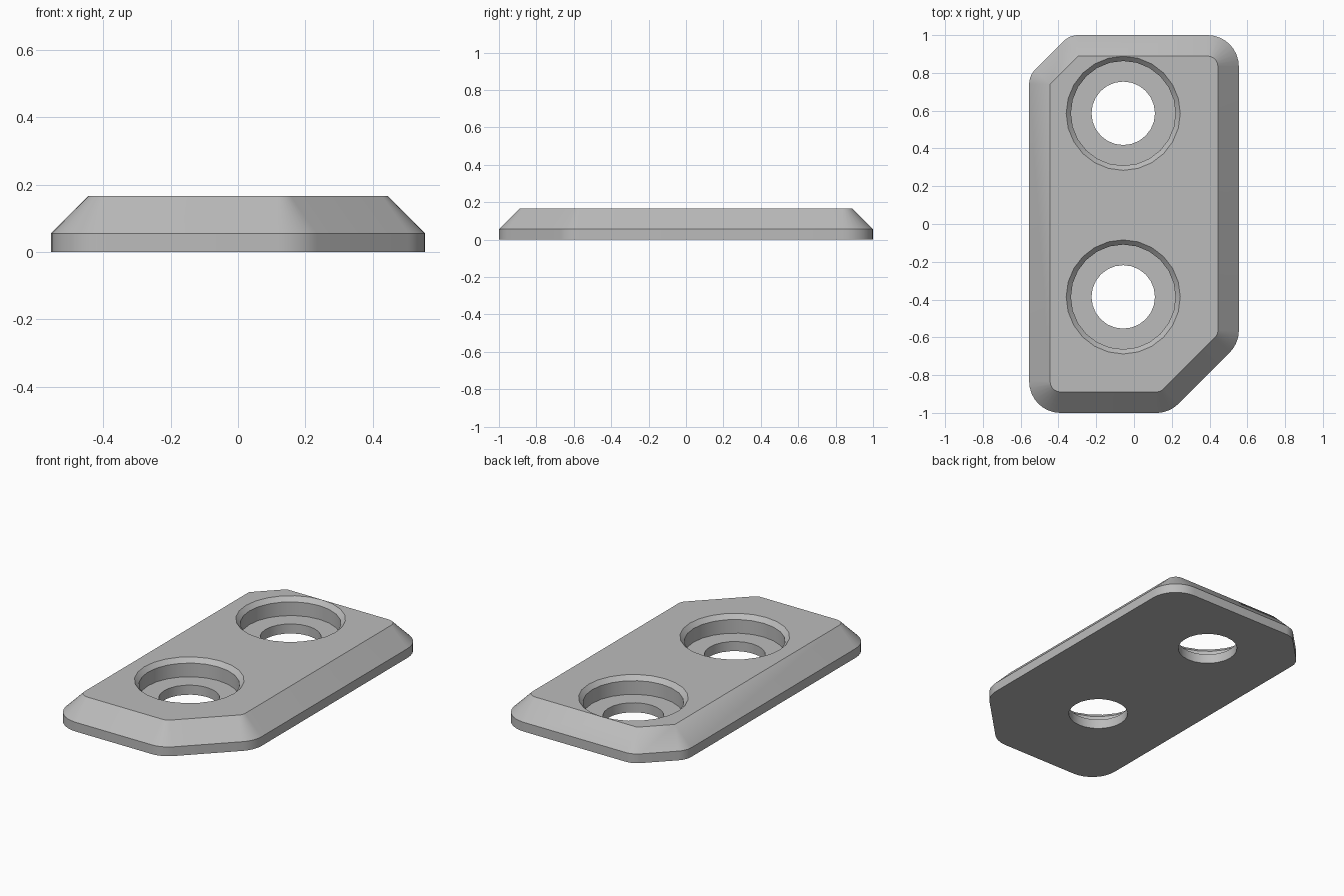
import bpy, bmesh
from math import radians, sin, cos, pi
from mathutils import Vector

if "Cube" in bpy.data.objects:
    bpy.data.objects.remove(bpy.data.objects["Cube"])

HEIGHT, BAND, BEVEL = 0.167, 0.056, 0.111

grey = bpy.data.materials.new("plain grey")
grey.use_nodes = True
colour = (0.5, 0.5, 0.5, 1)
grey.diffuse_color = colour
grey.node_tree.nodes["Principled BSDF"].inputs["Base Color"].default_value = colour

# Sides of the top face: direction in degrees, distance from the centre
SIDES = [(0, 0.444), (90, 0.889), (135, 0.837), (180, 0.444), (270, 0.889), (315, 0.728)]
# Rounding of the corner that follows each side
ROUNDS = [0.055, 0, 0, 0.055, 0.055, 0.055]


def outline(offset, steps=8):
    """Rounded outline of the plate, grown outwards by offset."""
    points = []
    for i, (a, da) in enumerate(SIDES):
        b, db = SIDES[(i + 1) % len(SIDES)]
        r = ROUNDS[i]
        turn = (b - a) % 360
        ra, rb = radians(a), radians(b)
        da, db, det = da - r, db - r, sin(radians(turn))
        cx = (da * sin(rb) - db * sin(ra)) / det
        cy = (db * cos(ra) - da * cos(rb)) / det
        for k in range(steps + 1):
            t = radians(a + turn * k / steps)
            points.append((cx + (r + offset) * cos(t), cy + (r + offset) * sin(t)))
    return points


def loft(name, rings):
    """Closed solid through a stack of (points, height) rings."""
    bm = bmesh.new()
    loops = [[bm.verts.new((x, y, z)) for x, y in pts] for pts, z in rings]
    n = len(loops[0])
    for low, high in zip(loops, loops[1:]):
        for i in range(n):
            j = (i + 1) % n
            bm.faces.new((low[i], low[j], high[j], high[i]))
    bm.faces.new(loops[0][::-1])
    bm.faces.new(loops[-1])
    bmesh.ops.remove_doubles(bm, verts=bm.verts, dist=0.0001)
    bmesh.ops.recalc_face_normals(bm, faces=bm.faces)
    mesh = bpy.data.meshes.new(name)
    bm.to_mesh(mesh)
    bm.free()
    mesh.materials.append(grey)
    obj = bpy.data.objects.new(name, mesh)
    bpy.context.collection.objects.link(obj)
    return obj


def circle(y, radius, n=24):
    return [(-0.057 + radius * cos(2 * pi * i / n), y + radius * sin(2 * pi * i / n)) for i in range(n)]


# Plate with an upright rim and a sloping edge
plate = loft("mounting_plate", [(outline(BEVEL), 0), (outline(BEVEL), BAND), (outline(0), HEIGHT)])

# Counterbored screw holes with a chamfered mouth
for name, y in (("back_hole_cutter", 0.586), ("front_hole_cutter", -0.386)):
    profile = [(0.168, -0.05), (0.168, 0.058), (0.277, 0.058),
               (0.277, HEIGHT - 0.026), (0.302, HEIGHT), (0.302, HEIGHT + 0.05)]
    cutter = loft(name, [(circle(y, r), z) for r, z in profile])
    cut = plate.modifiers.new(name, 'BOOLEAN')
    cut.operation = 'DIFFERENCE'
    cut.solver = 'EXACT'
    cut.object = cutter
    bpy.context.view_layer.objects.active = plate
    bpy.ops.object.modifier_apply(modifier=name)
    bpy.data.objects.remove(cutter)

# Smooth the rounded corners and hole walls, keep the edges sharp
bpy.ops.object.select_all(action='DESELECT')
plate.select_set(True)
bpy.context.view_layer.objects.active = plate
bpy.ops.object.shade_smooth_by_angle(angle=radians(30))
